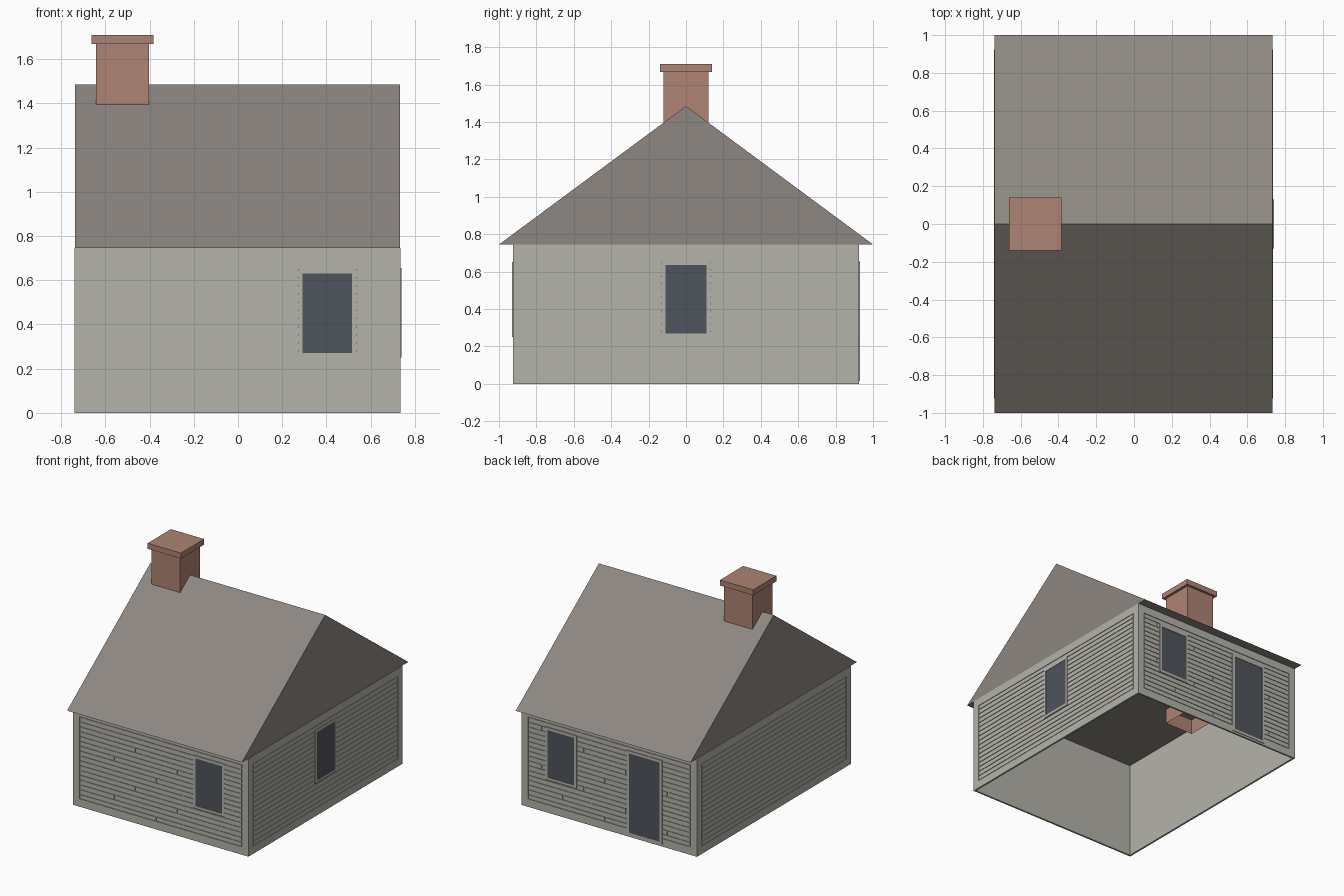
import bpy, bmesh, math
from mathutils import Matrix, Vector

if "Cube" in bpy.data.objects:
    bpy.data.objects.remove(bpy.data.objects["Cube"])


def material(name, srgb):
    rgba = [(c / 255) ** 2.2 for c in srgb] + [1]
    m = bpy.data.materials.new(name)
    m.use_nodes = True
    m.diffuse_color = rgba
    m.node_tree.nodes["Principled BSDF"].inputs["Base Color"].default_value = rgba
    return m


SIDING = material("grey siding", (178, 177, 168))
ROOF = material("brown grey roof", (140, 134, 128))
BRICK = material("brick red", (172, 130, 115))
GLASS = material("dark slate", (80, 84, 92))


def box(bm, lo, hi):
    """Add an axis-aligned box between two corners."""
    lo, hi = Vector(lo), Vector(hi)
    size = Matrix.Diagonal((*(hi - lo), 1))
    bmesh.ops.create_cube(bm, size=1, matrix=Matrix.Translation((lo + hi) / 2) @ size)


def finish(bm, name, mat, matrix=Matrix()):
    bm.transform(matrix)
    bmesh.ops.recalc_face_normals(bm, faces=bm.faces)
    mesh = bpy.data.meshes.new(name)
    bm.to_mesh(mesh)
    bm.free()
    mesh.materials.append(mat)
    obj = bpy.data.objects.new(name, mesh)
    bpy.context.collection.objects.link(obj)
    return obj


WALL_TOP, LOW, HIGH = 0.745, 0.06, 0.685
ROWS, GAP, RECESS, THICK = 17, 0.007, 0.005, 0.014
PITCH = (HIGH - LOW) / ROWS


def ring(bm, u0, u1, z0, z1, a0, a1, b0, b1, front, back):
    """Flat border with outer rectangle u, z and inner rectangle a, b."""
    box(bm, (u0, front, z0), (a0, back, z1))
    box(bm, (a1, front, z0), (u1, back, z1))
    box(bm, (a0, front, b1), (a1, back, z1))
    if b0 > z0:
        box(bm, (a0, front, z0), (a1, back, b0))


def wall(name, matrix, half, panel, joints):
    # Backing sheet, flush border and separate boards; outward is local -y
    bm = bmesh.new()
    box(bm, (-half, RECESS, 0), (half, THICK, WALL_TOP))
    ring(bm, -half, half, 0, WALL_TOP, -panel, panel, LOW, HIGH, 0, RECESS)
    for row in range(ROWS):
        top = HIGH - row * PITCH - GAP / 2
        cuts = [-panel, panel]
        if joints and row:
            k = (row - 1) * 5 % 8          # staggered board joints
            if k < 7:
                cuts.insert(1, -0.565 + 0.176 * k)
        for a, b in zip(cuts, cuts[1:]):
            box(bm, (a + GAP / 2, 0.0005, top - PITCH + GAP), (b - GAP / 2, RECESS, top))
    finish(bm, name, SIDING, matrix)


def opening(name, matrix, u0, u1, z0, z1, trim=0.02):
    # Raised casing around a dark pane
    bm = bmesh.new()
    ring(bm, u0 - trim, u1 + trim, z0 - trim, z1 + trim, u0, u1, z0, z1, -0.004, RECESS)
    finish(bm, name + "_frame", SIDING, matrix)
    bm = bmesh.new()
    box(bm, (u0, -0.001, z0), (u1, RECESS, z1))
    finish(bm, name + "_pane", GLASS, matrix)


def side(x, y, angle):
    return Matrix.Translation((x, y, 0)) @ Matrix.Rotation(math.radians(angle), 4, "Z")


front, back = side(-0.002, -0.925, 0), side(-0.002, 0.925, 180)
right, left = side(0.736, 0, 90), side(-0.74, 0, -90)

# Walls
wall("front_wall", front, 0.738, 0.682, True)
wall("back_wall", back, 0.738, 0.682, True)
wall("left_wall", right, 0.925 - THICK, 0.87, False)
wall("right_wall", left, 0.925 - THICK, 0.87, False)

# Windows and door
opening("front_window", front, 0.293, 0.517, 0.27, 0.63)
opening("side_window", right, -0.11, 0.11, 0.27, 0.635)
opening("back_window", back, -0.517, -0.293, 0.27, 0.63)
opening("back_door", back, 0.168, 0.427, 0.035, 0.635)

# Gable roof with a flat underside
bm = bmesh.new()
profile = [(-1, WALL_TOP), (1, WALL_TOP), (0, 1.485)]
face = bm.faces.new([bm.verts.new((-0.738, y, z)) for y, z in profile])
grown = bmesh.ops.extrude_face_region(bm, geom=[face], use_keep_orig=True)
bmesh.ops.translate(bm, vec=(1.471, 0, 0),
                    verts=[v for v in grown["geom"] if isinstance(v, bmesh.types.BMVert)])
finish(bm, "roof", ROOF)

# Chimney shaft, open at the bottom, with an overhanging cap
bm = bmesh.new()
box(bm, (-0.643, -0.12, 0.63), (-0.403, 0.12, 1.67))
bottom = min(bm.faces, key=lambda f: f.calc_center_median().z)
bmesh.ops.delete(bm, geom=[bottom], context="FACES_ONLY")
finish(bm, "chimney_shaft", BRICK)
bm = bmesh.new()
box(bm, (-0.663, -0.14, 1.668), (-0.383, 0.14, 1.71))
finish(bm, "chimney_cap", BRICK)
